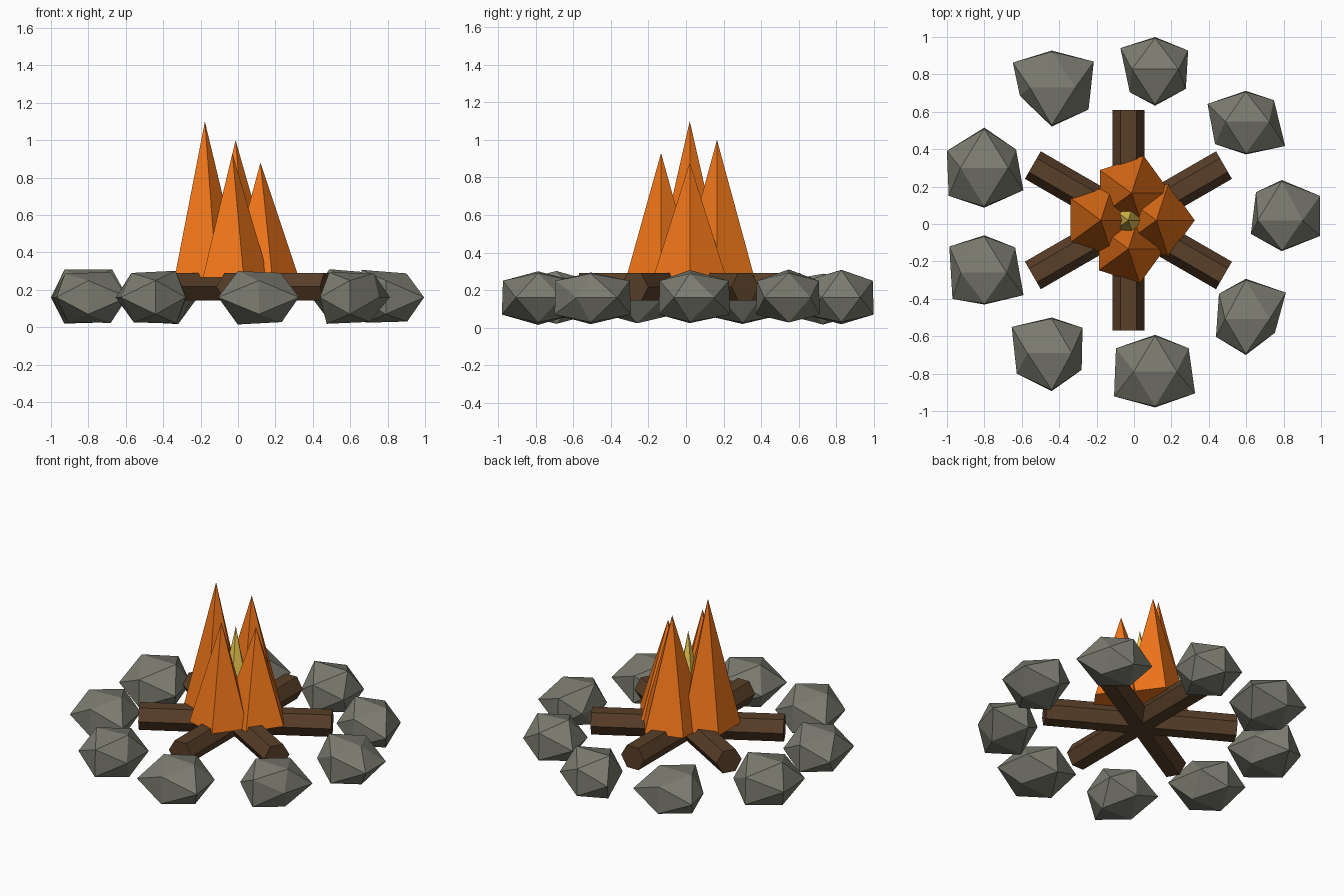
import bpy, bmesh, math, random
from itertools import combinations
from mathutils import Matrix, Vector

if "Cube" in bpy.data.objects:
    bpy.data.objects.remove(bpy.data.objects["Cube"])

random.seed(4)
CX, CY = -0.03, 0.02  # middle of the fire


def material(name, rgb):
    m = bpy.data.materials.new(name)
    m.diffuse_color = (*rgb, 1)
    m.use_nodes = True
    m.node_tree.nodes["Principled BSDF"].inputs["Base Color"].default_value = m.diffuse_color
    return m


def finish(name, bm, mat):
    bmesh.ops.recalc_face_normals(bm, faces=bm.faces[:])
    me = bpy.data.meshes.new(name)
    bm.to_mesh(me)
    bm.free()
    me.materials.append(mat)
    ob = bpy.data.objects.new(name, me)
    bpy.context.collection.objects.link(ob)
    return ob


def cone(name, sides, r1, r2, length, matrix, mat):
    bm = bmesh.new()
    bmesh.ops.create_cone(bm, cap_ends=True, segments=sides, radius1=r1,
                          radius2=r2, depth=length, matrix=matrix)
    bmesh.ops.remove_doubles(bm, verts=bm.verts[:], dist=1e-5)
    return finish(name, bm, mat)


stone_mat = material("stone", (0.20, 0.20, 0.165))
wood_mat = material("wood", (0.10, 0.05, 0.022))
flame_mat = material("flame", (0.87, 0.18, 0.01))
core_mat = material("flame_core", (0.87, 0.62, 0.09))

# Crossed hexagonal logs
for i in range(3):
    m = (Matrix.Translation((CX, CY, 0.217))
         @ Matrix.Rotation(math.radians(30 + 60 * i), 4, 'Z')
         @ Matrix.Rotation(math.pi / 2, 4, 'Y'))
    cone(f"log_{i + 1}", 6, 0.085, 0.085, 1.18, m, wood_mat)

# Five-sided flames: x, y, tip height, base radius
BASE = 0.265
flames = [(-0.177, 0.02, 1.10, 0.20), (-0.013, 0.165, 1.00, 0.21),
          (-0.03, -0.133, 0.93, 0.195), (0.12, 0.02, 0.88, 0.205),
          (CX, CY, 0.845, 0.12)]
for i, (x, y, top, r) in enumerate(flames):
    core = i == 4
    m = (Matrix.Translation((x, y, (BASE + top) / 2))
         @ Matrix.Rotation(-math.pi / 2, 4, 'Z'))
    cone("flame_core" if core else f"flame_{i + 1}", 5, r, 0, top - BASE, m,
         core_mat if core else flame_mat)

# Ring of rough icosahedral stones.
# Reach of each: north, south, then x/y of NE, SE, SW and NW corners
stones = [
    (.215, .165, .205, .130, .205, .084, .165, .073, .138, .150),
    (.165, .175, .150, .115, .210, .130, .165, .120, .205, .095),
    (.172, .195, .177, .100, .165, .105, .135, .123, .185, .113),
    (.197, .209, .225, .138, .197, .118, .170, .045, .208, .133),
    (.215, .213, .170, .098, .209, .120, .190, .150, .200, .090),
    (.200, .170, .165, .135, .210, .120, .170, .140, .187, .140),
    (.190, .203, .165, .135, .160, .090, .187, .110, .214, .140),
    (.195, .193, .180, .123, .214, .118, .219, .134, .209, .123),
    (.214, .193, .214, .140, .155, .075, .160, .096, .144, .134)]
PHI = (1 + 5 ** 0.5) / 2
signs = [(1, 1), (1, -1), (-1, -1), (-1, 1)]
ideal = ([Vector((a * PHI, b, 0)) for a, b in signs]      # corners at mid height
         + [Vector((0, a * PHI, b)) for a, b in signs]    # north and south
         + [Vector((a, 0, b * PHI)) for a, b in signs])   # top and bottom edges
tris = [t for t in combinations(range(12), 3)
        if all((ideal[p] - ideal[q]).length < 2.1 for p, q in combinations(t, 2))]

for i, s in enumerate(stones):
    a = math.radians(40 * i)
    mid = Vector((CX + 0.82 * math.cos(a), CY + 0.82 * math.sin(a), 0.16))
    pts = [(sx * s[2 + 2 * k], sy * s[3 + 2 * k], 0)
           for k, (sx, sy) in enumerate(signs)]
    pts += [(0, sy * s[0 if sy > 0 else 1] * (1 if sz < 0 else 0.97), sz * 0.09)
            for sy, sz in signs]
    pts += [(sx * random.uniform(0.105, 0.13), 0, sz * random.uniform(0.125, 0.152))
            for sx, sz in signs]
    bm = bmesh.new()
    vs = [bm.verts.new(mid + Vector(p)) for p in pts]
    for t in tris:
        bm.faces.new([vs[k] for k in t])
    finish(f"stone_{i + 1}", bm, stone_mat)
